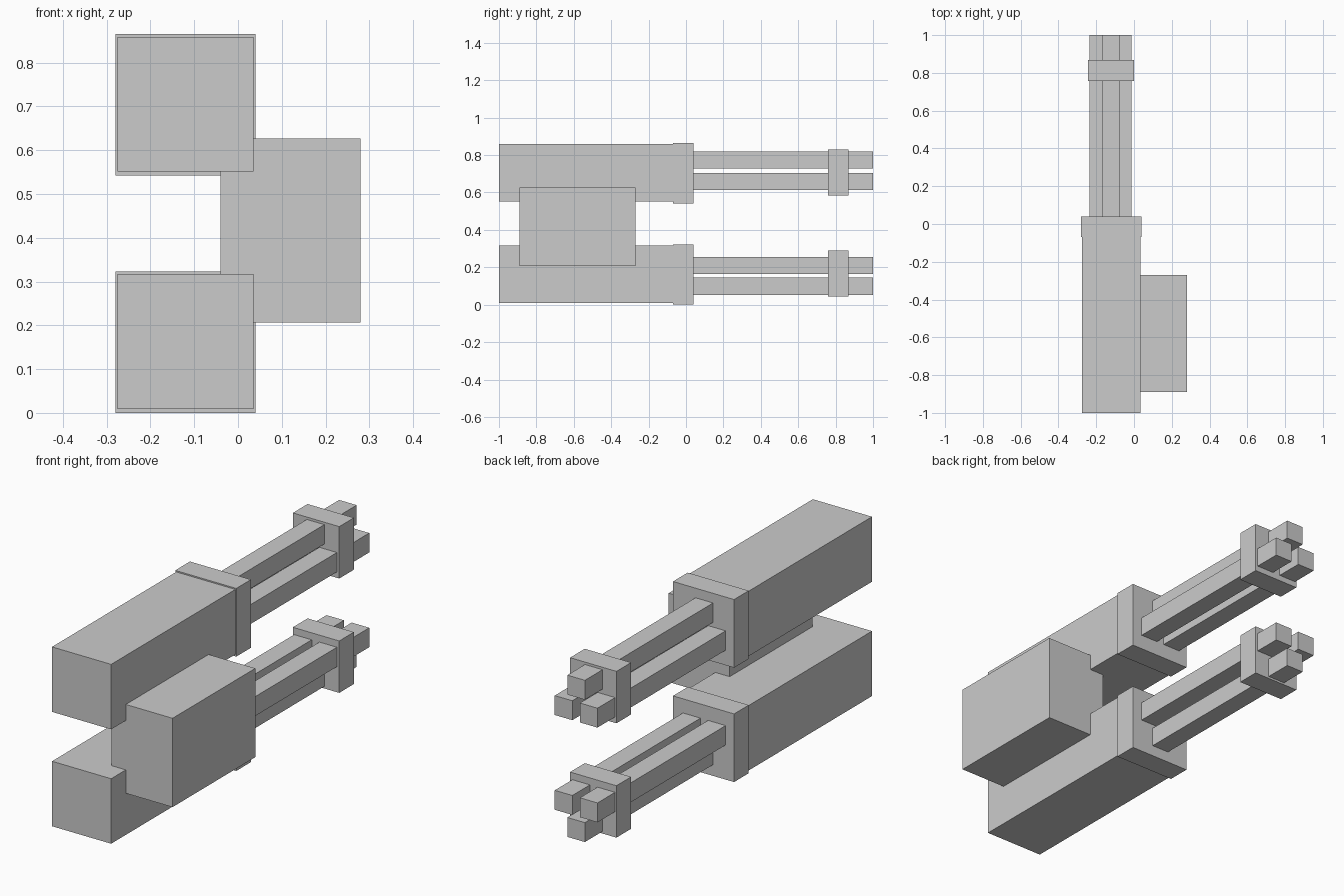
import bpy

if "Cube" in bpy.data.objects:
    bpy.data.objects.remove(bpy.data.objects["Cube"])


def box(name, x, y, z):
    """Box from (min, max) extents on each axis."""
    bpy.ops.mesh.primitive_cube_add(size=1, location=[(a + b) / 2 for a, b in (x, y, z)])
    obj = bpy.context.object
    obj.name = name
    obj.dimensions = [b - a for a, b in (x, y, z)]
    bpy.ops.object.transform_apply(location=False, rotation=False, scale=True)
    return obj


# Barrel columns in x: the outer pair and the single middle one
PAIR = (-0.19, -0.058)
MIDDLE = (-0.124,)
R = 0.046  # half width of a barrel

# Two stacked guns; the barrel triangle of the lower one is inverted
guns = (
    ("lower", 0.0, ((0.21, PAIR), (0.099, MIDDLE))),
    ("upper", 0.542, ((0.7735, MIDDLE), (0.659, PAIR))),
)

for name, z0, rows in guns:
    # Housing and the slightly larger collar at its muzzle end
    box(name + "_housing", (-0.275, 0.035), (-1.0, -0.03), (z0 + 0.009, z0 + 0.317))
    box(name + "_collar", (-0.28, 0.04), (-0.07, 0.04), (z0, z0 + 0.323))
    # Three square barrels
    for z, columns in rows:
        for i, x in enumerate(columns):
            box(f"{name}_barrel_{i}", (x - R, x + R), (0.03, 1.0), (z - R, z + R))
    # Clamp holding the barrels together
    box(name + "_barrel_clamp", (-0.243, 0.0), (0.758, 0.868), (z0 + 0.043, z0 + 0.289))

# Side mount joining both guns
box("side_mount", (-0.04, 0.28), (-0.89, -0.27), (0.206, 0.627))
